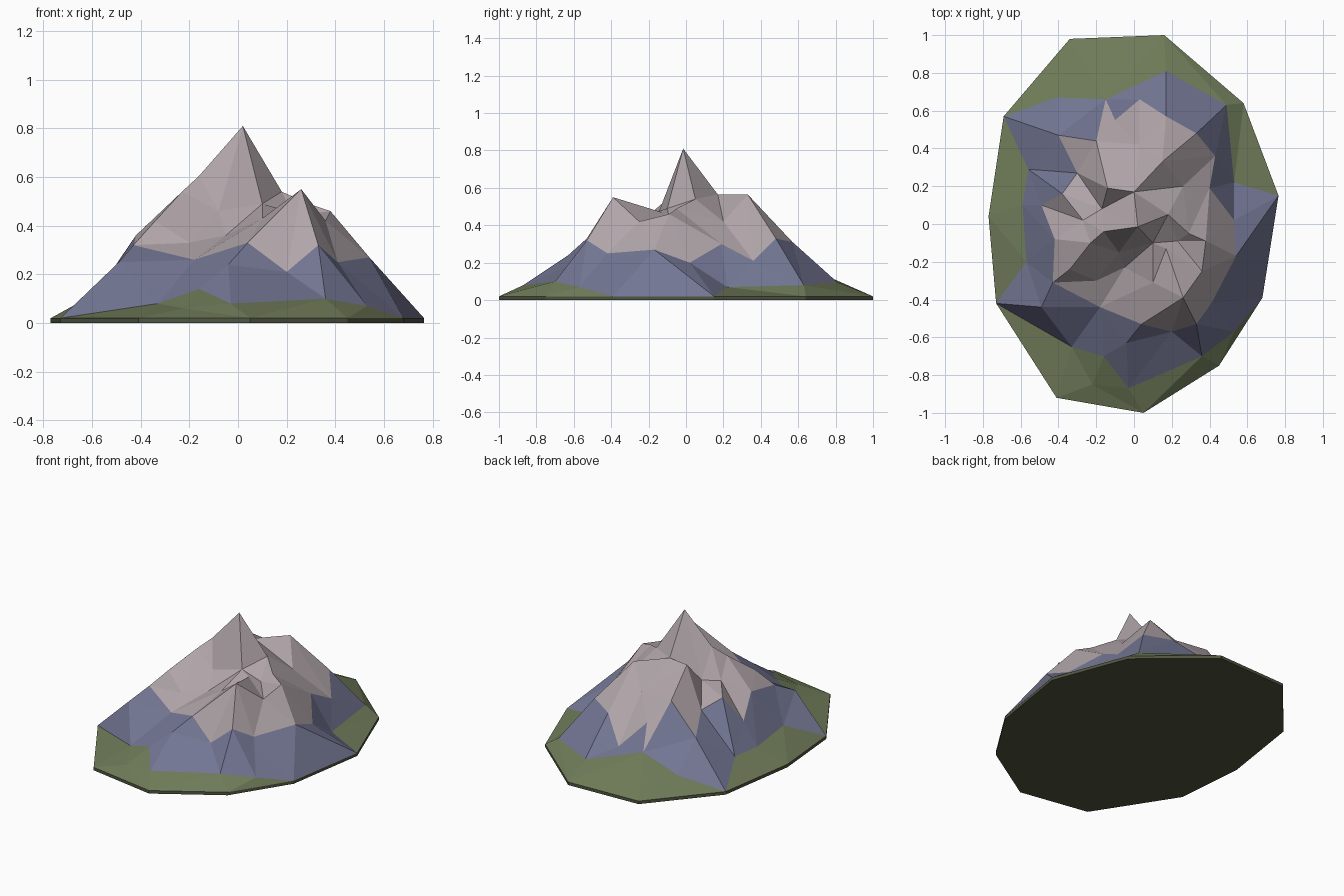
import bpy, bmesh
from mathutils import Vector
from mathutils.geometry import delaunay_2d_cdt

if "Cube" in bpy.data.objects:
    bpy.data.objects.remove(bpy.data.objects["Cube"])

RIM_Z = 0.02

# Outline of the ground slab
RIM = [(-.34, .98), (-.69, .57), (-.77, .04), (-.73, -.42), (-.41, -.92), (.05, -1),
       (.45, -.75), (.68, -.39), (.765, .15), (.58, .64), (.16, 1)]
rim = [(x, y, RIM_Z) for x, y in RIM]

# Ridge lines, each running downhill from its top
PEAK, SECOND = (.02, -.015, .81), (.26, -.39, .55)
RIDGES = [
    # main peak to the west shoulder
    [PEAK, (-.16, -.04, .605), (-.23, -.1, .54), (-.34, -.24, .42),
     (-.43, -.31, .32), (-.49, -.44, .25)],
    # main peak to the north plateau
    [PEAK, (0, .17, .565), (.15, .33, .565), (.33, .48, .33), (.49, .63, .08)],
    # main peak to the east spur
    [PEAK, (.18, .05, .54), (.29, -.05, .49), (.38, -.09, .46), (.54, -.17, .27)],
    # second peak, west, north and east arms
    [SECOND, (.1, -.31, .43), (-.05, -.23, .36), (-.18, -.44, .26)],
    [SECOND, (.17, -.13, .47)],
    [SECOND, (.33, -.53, .32), (.36, -.7, .1)],
]

# Foot of the slopes, where grass meets rock
FOOT = [
    [rim[1], (-.41, .67, .09), (-.15, .66, .17), (.03, .66, .16), (.17, .81, .095),
     (.49, .63, .08), (.53, .22, .07), rim[8]],
    [rim[7], (.53, -.57, .07), (.36, -.7, .1), (-.03, -.87, .08), (-.22, -.85, .06),
     (-.33, -.65, .08), rim[3], (-.57, -.2, .13), (-.59, .1, .11), (-.56, .29, .11), rim[1]],
]

# Gullies and crags between the ridges
CRAGS = [(.1, -.1, .49), (-.08, -.15, .46), (.23, -.09, .44),
         (-.14, .19, .565), (-.2, .44, .44), (-.1, .55, .31), (.17, .57, .31),
         (.03, .42, .43), (-.17, .08, .43), (-.27, .02, .43), (-.38, .16, .4),
         (-.3, .27, .34), (-.4, .47, .26), (-.42, -.08, .36), (-.49, .1, .25),
         (.4, .19, .3), (.26, .2, .42), (.43, .36, .21), (.41, -.42, .25),
         (.36, -.25, .42), (.04, -.53, .33), (.2, -.57, .21), (-.04, -.63, .24),
         (-.2, -.3, .33), (.53, .02, .2), (-.16, -.7, .14)]


def material(name, rgb):
    m = bpy.data.materials.new(name)
    m.diffuse_color = (*rgb, 1)
    m.use_nodes = True
    m.node_tree.nodes["Principled BSDF"].inputs["Base Color"].default_value = m.diffuse_color
    return m


def add_object(name, bm, mats):
    me = bpy.data.meshes.new(name)
    bm.to_mesh(me)
    bm.free()
    for m in mats:
        me.materials.append(m)
    ob = bpy.data.objects.new(name, me)
    bpy.context.collection.objects.link(ob)
    return ob


grass = material("grass", (.16, .20, .10))
slate = material("slate", (.17, .18, .29))
rock = material("rock", (.44, .38, .40))
earth = material("earth", (.08, .09, .05))

# Collect points and the edges along ridges and foot
pts = list(rim)
n = len(pts)
edges = []
for line in RIDGES + FOOT:
    for p in line:
        if p not in pts:
            pts.append(p)
    edges += [(pts.index(a), pts.index(b)) for a, b in zip(line, line[1:])]
pts += CRAGS

# Mountain: triangulated in plan, coloured by height
flat = [Vector(p[:2]) for p in pts]
vs, _, fs, origin, _, _ = delaunay_2d_cdt(flat, edges, [list(range(n))], 1, 1e-5)
bm = bmesh.new()
verts = [bm.verts.new((v.x, v.y, pts[o[0]][2] if o else .3)) for v, o in zip(vs, origin)]
for f in fs:
    face = bm.faces.new([verts[i] for i in f])
    face.normal_update()
    if face.normal.z < 0:
        face.normal_flip()
    z = sum(v.co.z for v in face.verts) / len(face.verts)
    face.material_index = 0 if z < .096 else 1 if z < .295 else 2
add_object("mountain", bm, [grass, slate, rock])

# Ground slab: rim wall and underside
bm = bmesh.new()
top = [bm.verts.new(p) for p in rim]
low = [bm.verts.new((x, y, 0)) for x, y in RIM]
for i in range(n):
    j = (i + 1) % n
    bm.faces.new((low[i], low[j], top[j], top[i]))
bm.faces.new(low[::-1])
add_object("ground_slab", bm, [earth])
